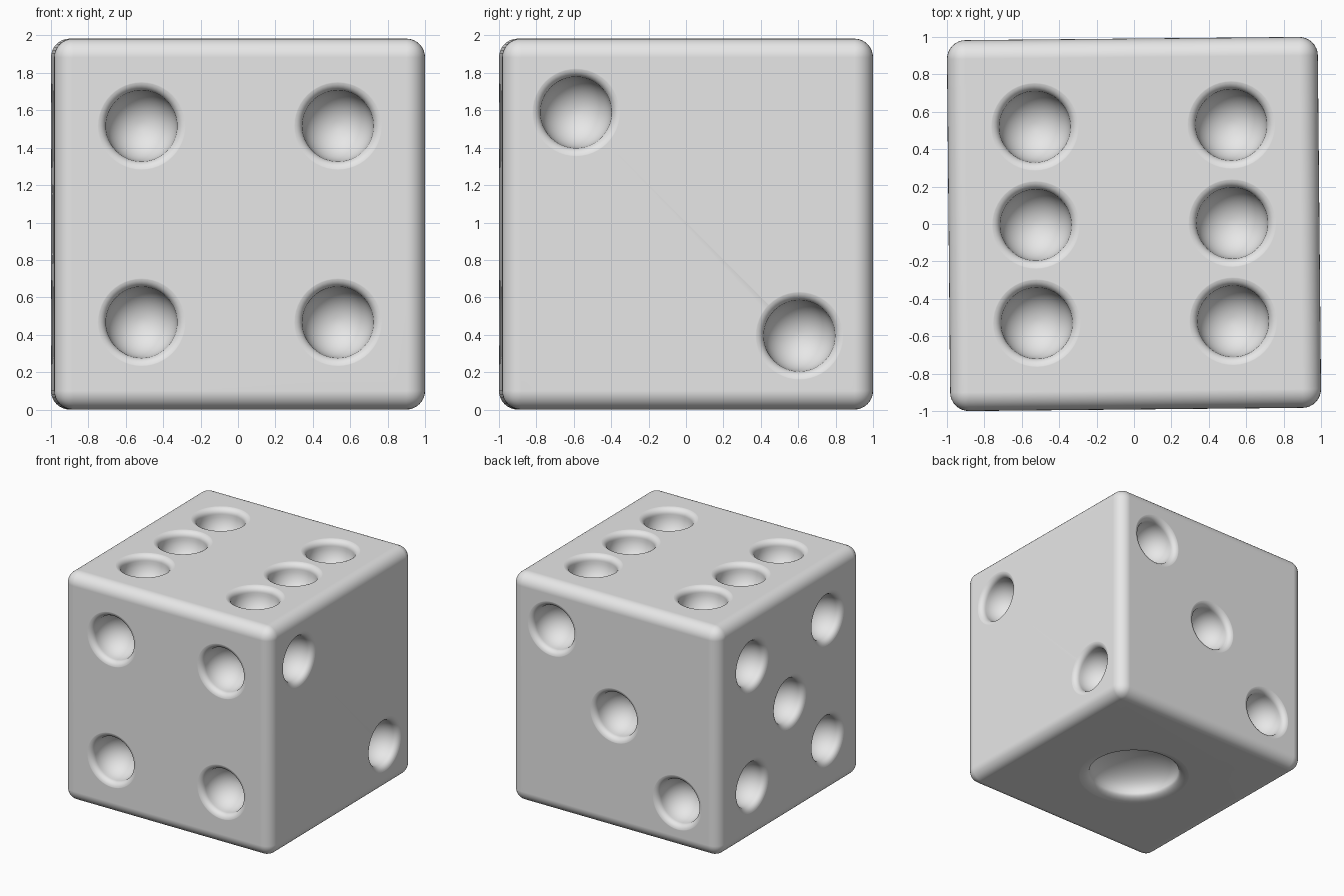
import bpy, bmesh, math
from mathutils import Matrix, Vector

default = bpy.data.objects.get("Cube")
if default:
    bpy.data.objects.remove(default, do_unlink=True)

SIDE = 1.983
HALF = SIDE / 2
RADIUS, LIP = 0.19, 0.05      # pip bowl radius and rounded rim

# Single body colour
grey = bpy.data.materials.new("light_grey")
grey.diffuse_color = (0.8, 0.8, 0.8, 1)
grey.use_nodes = True
grey.node_tree.nodes["Principled BSDF"].inputs["Base Color"].default_value = (0.8, 0.8, 0.8, 1)


def new_object(name, bm):
    mesh = bpy.data.meshes.new(name)
    bm.to_mesh(mesh)
    bm.free()
    mesh.materials.append(grey)
    obj = bpy.data.objects.new(name, mesh)
    bpy.context.collection.objects.link(obj)
    return obj


def pip_profile():
    """Hemispherical bowl that flares out through a rounded rim."""
    quarter = math.pi / 2
    bowl = [(RADIUS * math.sin(quarter * i / 12), -LIP - RADIUS * math.cos(quarter * i / 12))
            for i in range(13)]
    rim = [(RADIUS + LIP * (1 - math.cos(a)), -LIP + LIP * math.sin(a))
           for a in (quarter * i / 8 for i in range(1, 8))]
    return bowl + rim + [(RADIUS + LIP, 0.001), (RADIUS + LIP, 0.06), (0, 0.06)]


def add_pip(bm, matrix):
    part = bmesh.new()
    verts = [part.verts.new((r, 0, z)) for r, z in pip_profile()]
    edges = [part.edges.new(pair) for pair in zip(verts, verts[1:])]
    bmesh.ops.spin(part, geom=verts + edges, axis=(0, 0, 1), cent=(0, 0, 0),
                   angle=math.tau, steps=48, use_duplicate=False)
    bmesh.ops.remove_doubles(part, verts=part.verts, dist=0.0001)
    bmesh.ops.recalc_face_normals(part, faces=part.faces)
    part.transform(matrix)
    temp = bpy.data.meshes.new("pip_temp")
    part.to_mesh(temp)
    part.free()
    bm.from_mesh(temp)
    bpy.data.meshes.remove(temp)


# Rounded cube body
bm = bmesh.new()
bmesh.ops.create_cube(bm, size=SIDE)
bmesh.ops.bevel(bm, geom=bm.edges[:], offset=0.1, segments=8, profile=0.5, affect='EDGES')
die = new_object("die_body", bm)

# Pip layouts: face normal, horizontal axis, pip positions, width factor
X, Y, Z = Vector((1, 0, 0)), Vector((0, 1, 0)), Vector((0, 0, 1))
D, E = 0.525, 0.597
corners = [(u, v) for u in (-D, D) for v in (-D, D)]
faces = [
    (-Y, X, corners, 1),                           # front: four
    (Y, -X, [(-E, E), (0, 0), (E, -E)], 1),        # back: three
    (X, Y, [(-E, E), (E, -E)], 1),                 # +x side: two
    (-X, -Y, corners + [(0, 0)], 1),               # -x side: five
    (Z, X, corners + [(-D, 0), (D, 0)], 1),        # top: six
    (-Z, X, [(0, 0)], 1.95),                       # bottom: one wide pip
]
bm = bmesh.new()
for normal, across, spots, width in faces:
    up = normal.cross(across)
    basis = Matrix((across, up, normal)).transposed().to_4x4()
    for u, v in spots:
        place = Matrix.Translation(normal * HALF + across * u + up * v)
        add_pip(bm, place @ basis @ Matrix.Diagonal((width, width, 1, 1)))
cutter = new_object("pip_cutter", bm)
cutter.hide_render = True

# Carve the pips, then drop the cutter
cut = die.modifiers.new("pips", 'BOOLEAN')
cut.operation = 'DIFFERENCE'
cut.solver = 'EXACT'
cut.object = cutter
bpy.ops.object.select_all(action='DESELECT')
die.select_set(True)
bpy.context.view_layer.objects.active = die
bpy.ops.object.modifier_apply(modifier=cut.name)
bpy.data.objects.remove(cutter, do_unlink=True)

# Smooth rounded areas while keeping the big sides flat
bpy.ops.object.shade_smooth_by_angle(angle=math.radians(40))
weighted = die.modifiers.new("flat_sides", 'WEIGHTED_NORMAL')
weighted.keep_sharp = True

# Stand on the ground with a slight turn
die.location.z = HALF
die.rotation_euler.z = math.radians(0.55)
